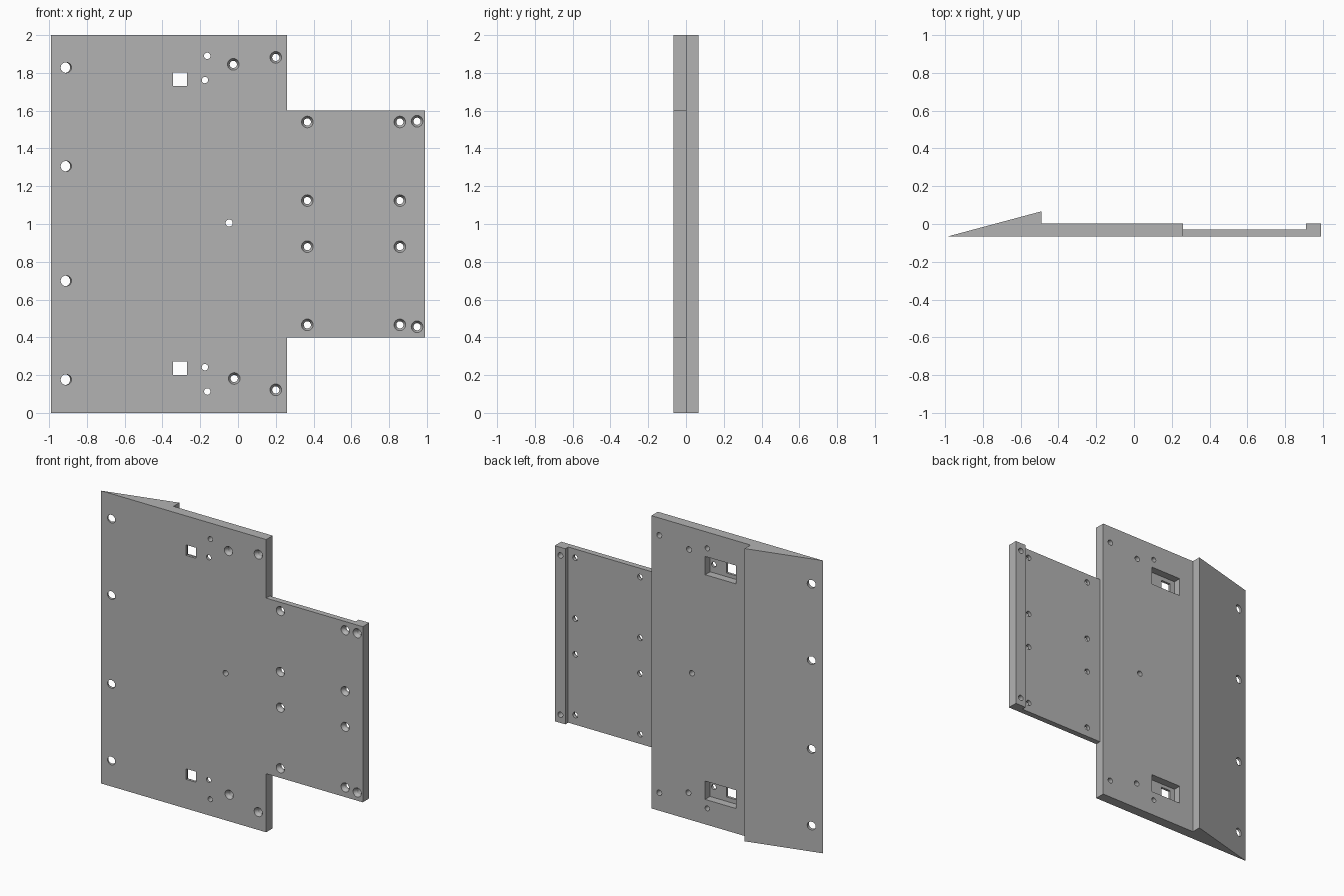
import bpy, bmesh, math
from mathutils import Matrix, Vector

cube = bpy.data.objects.get("Cube")
if cube:
    bpy.data.objects.remove(cube, do_unlink=True)

grey = bpy.data.materials.new("plain grey")
grey.use_nodes = True
colour = (0.45, 0.45, 0.45, 1)
grey.diffuse_color = colour
grey.node_tree.nodes["Principled BSDF"].inputs["Base Color"].default_value = colour

FRONT, BACK, FLOOR = -0.067, 0.003, -0.05


def finish(name, bm):
    bmesh.ops.recalc_face_normals(bm, faces=bm.faces)
    mesh = bpy.data.meshes.new(name)
    bm.to_mesh(mesh)
    bm.free()
    mesh.materials.append(grey)
    obj = bpy.data.objects.new(name, mesh)
    bpy.context.collection.objects.link(obj)
    return obj


def extrude_profile(name, points, z0, z1):
    bm = bmesh.new()
    face = bm.faces.new([bm.verts.new((x, y, z0)) for x, y in points])
    up = bmesh.ops.extrude_face_region(bm, geom=[face])["geom"]
    bmesh.ops.translate(bm, vec=(0, 0, z1 - z0),
                        verts=[v for v in up if isinstance(v, bmesh.types.BMVert)])
    return finish(name, bm)


def add_box(bm, x0, x1, y0, y1, z0, z1):
    centre = Vector((x0 + x1, y0 + y1, z0 + z1)) / 2
    size = Matrix.Diagonal((x1 - x0, y1 - y0, z1 - z0, 1))
    bmesh.ops.create_cube(bm, size=1, matrix=Matrix.Translation(centre) @ size)


def add_hole(bm, x, z, profile, tilt=0, sides=24):
    """Closed round cutter: profile is (distance from front face, radius)."""
    place = Matrix.Translation((x, FRONT, z)) @ Matrix.Rotation(tilt, 4, "Z")
    rings = []
    for d, r in profile:
        angles = [math.tau * i / sides for i in range(sides)]
        rings.append([bm.verts.new(place @ Vector((r * math.cos(a), d, r * math.sin(a))))
                      for a in angles])
    for a, b in zip(rings, rings[1:]):
        for i in range(sides):
            j = (i + 1) % sides
            bm.faces.new((a[i], a[j], b[j], b[i]))
    bm.faces.new(rings[0])
    bm.faces.new(rings[-1])


def cut(obj, bm):
    cutter = finish("cutter", bm)
    cutter.hide_render = True
    mod = obj.modifiers.new("cut", "BOOLEAN")
    mod.operation, mod.solver, mod.object = "DIFFERENCE", "EXACT", cutter
    bpy.context.view_layer.objects.active = obj
    bpy.ops.object.modifier_apply(modifier=mod.name)
    bpy.data.objects.remove(cutter, do_unlink=True)


def straight(r):
    return [(-0.1, r), (0.25, r)]


SUNK = [(-0.01, 0.031), (0, 0.031), (0.022, 0.019), (0.2, 0.019)]

# Main plate with the wedge along its edge
plate = extrude_profile("main_plate", [
    (-0.99, FRONT), (0.26, FRONT), (0.26, BACK), (-0.49, BACK), (-0.49, 0.067)], 0, 2)

# Narrower, thinner side plate with a raised lip
side = extrude_profile("side_plate", [
    (0.26, FRONT), (0.99, FRONT), (0.99, BACK), (0.91, BACK), (0.91, -0.028),
    (0.26, -0.028)], 0.4, 1.6)

# Rear pockets
bm = bmesh.new()
for z in (0.17, 1.705):
    add_box(bm, -0.38, -0.147, FLOOR, 0.04, z, z + 0.125)
cut(plate, bm)

# Windows and holes in the main plate
bm = bmesh.new()
for z in (0.2, 1.73):
    add_box(bm, -0.345, -0.27, -0.2, 0.2, z, z + 0.072)
for x, z in ((-0.163, 0.113), (-0.175, 0.242), (-0.175, 1.762), (-0.163, 1.89)):
    add_hole(bm, x, z, straight(0.017))
add_hole(bm, -0.047, 1.005, straight(0.019))
for x, z in ((-0.02, 0.182), (0.2, 0.122), (-0.025, 1.845), (0.2, 1.882)):
    add_hole(bm, x, z, SUNK)
slope = math.atan2(0.134, 0.5)
for z in (0.176, 0.699, 1.306, 1.828):
    add_hole(bm, -0.91, z, straight(0.028), tilt=slope)
cut(plate, bm)

# Countersunk holes in the side plate
bm = bmesh.new()
for z in (0.466, 0.88, 1.124, 1.54):
    for x in (0.367, 0.857):
        add_hole(bm, x, z, SUNK)
for z in (0.456, 1.544):
    add_hole(bm, 0.948, z, SUNK)
cut(side, bm)

# Smooth the hole walls, keep the edges crisp
for obj in (plate, side):
    bpy.ops.object.select_all(action="DESELECT")
    obj.select_set(True)
    bpy.context.view_layer.objects.active = obj
    bpy.ops.object.shade_smooth_by_angle(angle=math.radians(25))
